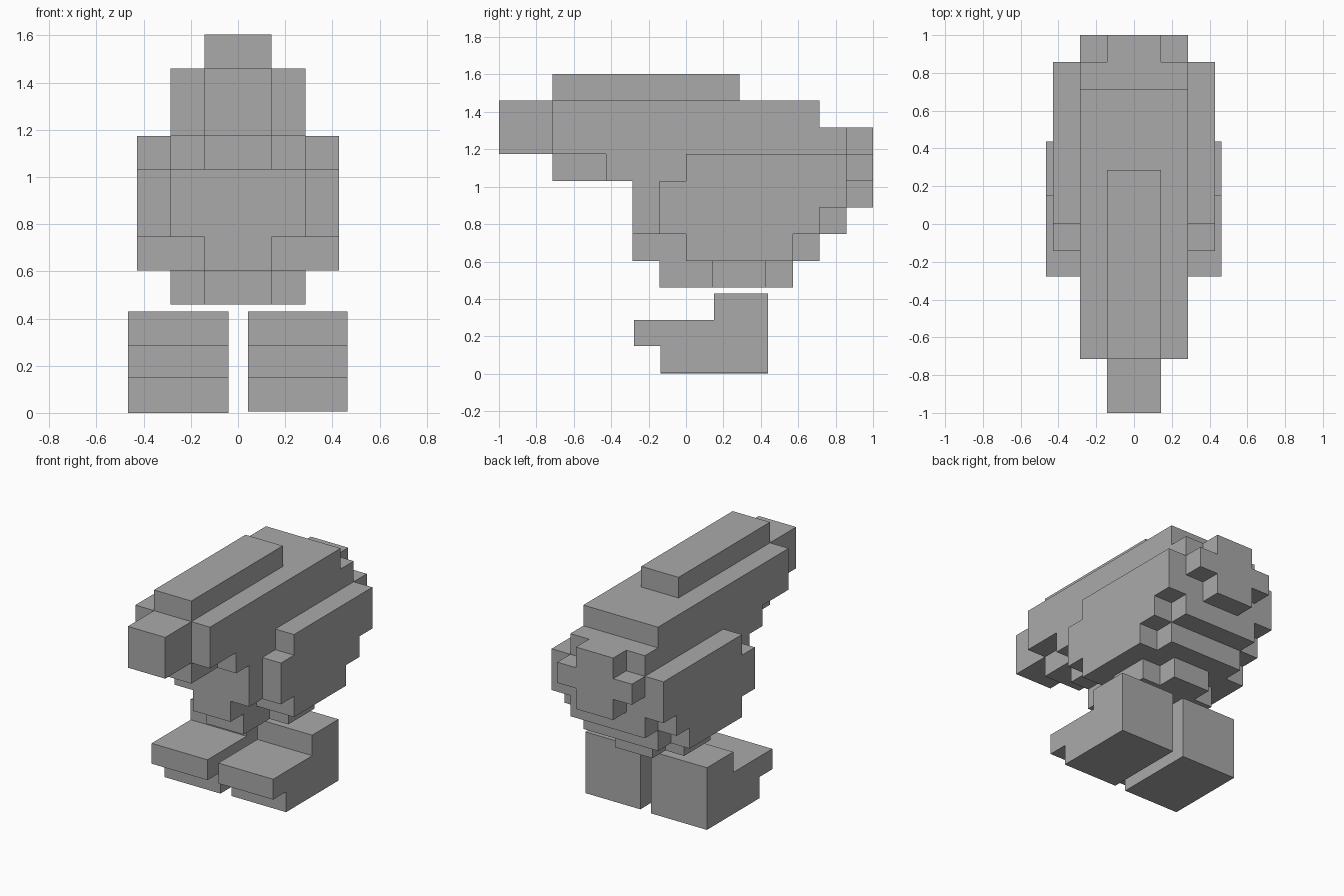
import bpy, bmesh

if "Cube" in bpy.data.objects:
    bpy.data.objects.remove(bpy.data.objects["Cube"])

U = 1 / 7          # block size
BASE = 0.46        # height of the body's underside

grey = bpy.data.materials.new("plain grey")
grey.diffuse_color = (0.4, 0.4, 0.4, 1)
grey.use_nodes = True
grey.node_tree.nodes["Principled BSDF"].inputs["Base Color"].default_value = grey.diffuse_color


def extrude(name, profile, x0, x1):
    """Extrude a closed (y, z) outline from x0 to x1."""
    bm = bmesh.new()
    face = bm.faces.new([bm.verts.new((x0, y, z)) for y, z in profile])
    out = bmesh.ops.extrude_face_region(bm, geom=[face], use_keep_orig=True)
    moved = [v for v in out["geom"] if isinstance(v, bmesh.types.BMVert)]
    bmesh.ops.translate(bm, verts=moved, vec=(x1 - x0, 0, 0))
    bmesh.ops.recalc_face_normals(bm, faces=bm.faces)
    mesh = bpy.data.meshes.new(name)
    bm.to_mesh(mesh)
    bm.free()
    mesh.materials.append(grey)
    obj = bpy.data.objects.new(name, mesh)
    bpy.context.collection.objects.link(obj)
    return obj


def blocks(name, profile, i0, i1):
    """Body layer whose outline is given in whole blocks."""
    return extrude(name, [(y * U, BASE + z * U) for y, z in profile], i0 * U, i1 * U)


def rect(y0, y1, z0, z1):
    return [(y0, z0), (y1, z0), (y1, z1), (y0, z1)]


# Middle of the head and body
core = [(-5, 4), (-2, 4), (-2, 1), (-1, 1), (-1, 0), (4, 0), (4, 1), (5, 1),
        (5, 2), (6, 2), (6, 6), (5, 6), (5, 7), (-5, 7)]
blocks("body_core", core, -1, 1)

# Ridge on the head, snout and upright part of the tail
blocks("crest", rect(-5, 2, 7, 8), -1, 1)
blocks("snout", rect(-7, -5, 5, 7), -1, 1)
blocks("tail", rect(6, 7, 3, 6), -1, 1)

# Layers on both sides of the core
flank = [(-5, 5), (-3, 5), (-3, 4), (-2, 4), (-2, 2), (0, 2), (0, 1), (1, 1),
         (1, 0), (3, 0), (3, 1), (5, 1), (5, 2), (6, 2), (6, 6), (5, 6),
         (5, 7), (-5, 7)]
wing = [(-1, 2), (0, 2), (0, 1), (4, 1), (4, 2), (5, 2), (5, 3), (6, 3),
        (6, 5), (0, 5), (0, 4), (-1, 4)]
for side, s in (("left", -1), ("right", 1)):
    blocks(side + "_flank", flank, s, 2 * s)
    blocks(side + "_wing", wing, 2 * s, 3 * s)
    blocks(side + "_tail_tip", rect(6, 7, 4, 5), s, 2 * s)

# Separate feet with a heel block and a raised toe
for side, x0, x1, z0 in (("left", -0.467, -0.04, 0.0), ("right", 0.043, 0.463, 0.006)):
    foot = [(-0.135, z0), (0.438, z0), (0.438, 0.43), (0.15, 0.43),
            (0.15, 0.288), (-0.277, 0.288), (-0.277, 0.147), (-0.135, 0.147)]
    extrude(side + "_foot", foot, x0, x1)
